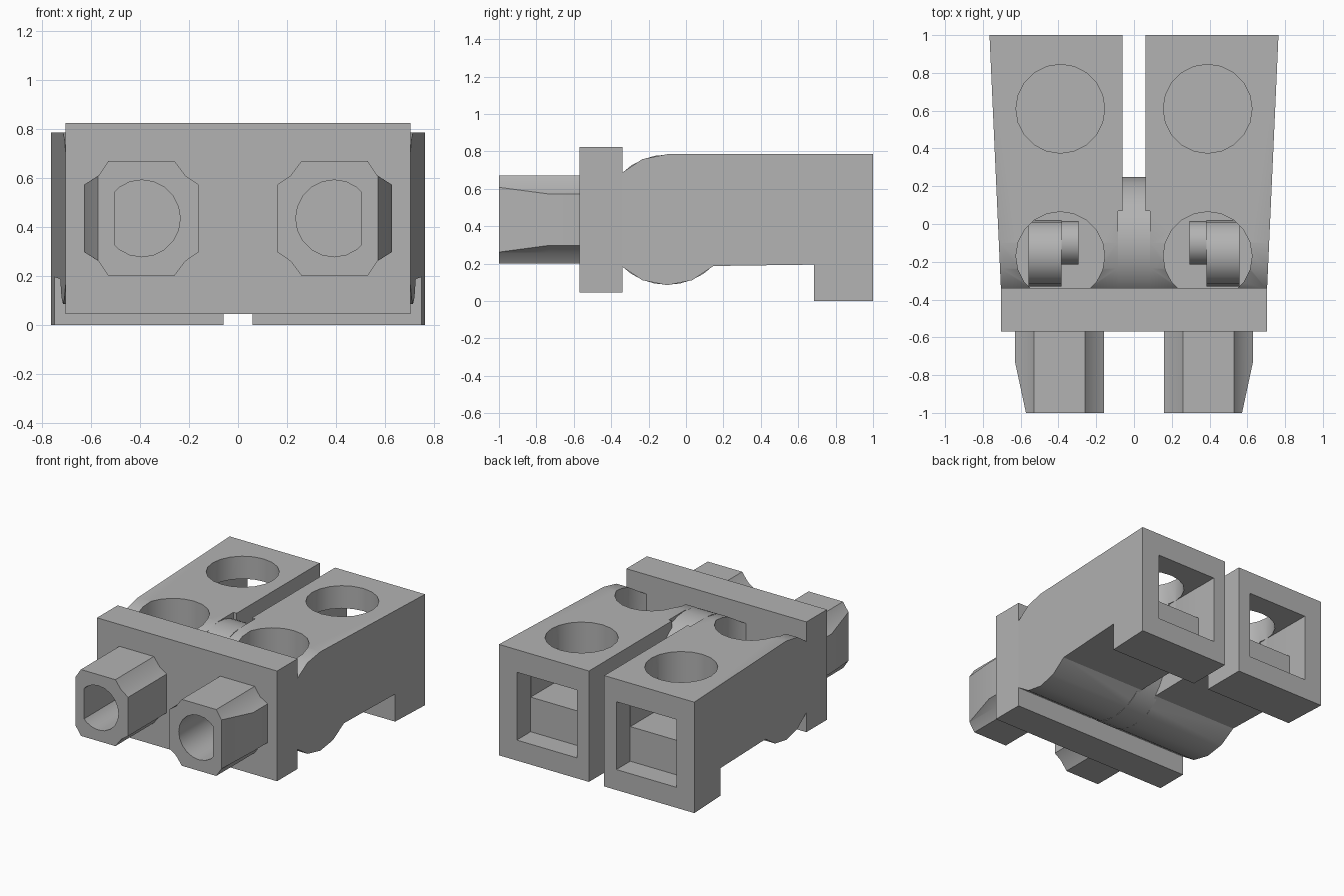
import bpy, bmesh, math
from mathutils import Matrix, Vector

if "Cube" in bpy.data.objects:
    bpy.data.objects.remove(bpy.data.objects["Cube"])

gray = bpy.data.materials.new("plain_gray")
gray.use_nodes = True
COLOR = (0.45, 0.45, 0.45, 1)
gray.diffuse_color = COLOR
gray.node_tree.nodes["Principled BSDF"].inputs["Base Color"].default_value = COLOR


def finish(name, bm):
    bmesh.ops.recalc_face_normals(bm, faces=bm.faces)
    mesh = bpy.data.meshes.new(name)
    bm.to_mesh(mesh)
    bm.free()
    mesh.materials.append(gray)
    obj = bpy.data.objects.new(name, mesh)
    bpy.context.collection.objects.link(obj)
    return obj


def loft(name, ring_a, ring_b, *more):
    """Solid skinned through equal-length rings."""
    bm = bmesh.new()
    rings = [[bm.verts.new(p) for p in r] for r in (ring_a, ring_b, *more)]
    n = len(ring_a)
    for a, b in zip(rings, rings[1:]):
        for i in range(n):
            j = (i + 1) % n
            bm.faces.new((a[i], a[j], b[j], b[i]))
    bm.faces.new(rings[0])
    bm.faces.new(rings[-1])
    return finish(name, bm)


def box(name, x, y, z):
    bm = bmesh.new()
    bmesh.ops.create_cube(bm, size=1)
    for v in bm.verts:
        v.co = Vector([(a + b) / 2 + c * (b - a) for c, (a, b) in zip(v.co, (x, y, z))])
    return finish(name, bm)


def cylinder(name, axis, center, radius, length, sides=20):
    turn = {"X": Matrix.Rotation(math.pi / 2, 4, "Y"),
            "Y": Matrix.Rotation(math.pi / 2, 4, "X"),
            "Z": Matrix.Identity(4)}[axis]
    bm = bmesh.new()
    bmesh.ops.create_cone(bm, cap_ends=True, segments=sides, radius1=radius, radius2=radius,
                          depth=length, matrix=Matrix.Translation(center) @ turn)
    return finish(name, bm)


def select(obj):
    bpy.ops.object.select_all(action="DESELECT")
    obj.select_set(True)
    bpy.context.view_layer.objects.active = obj


def cut(obj, *cutters, operation="DIFFERENCE"):
    for c in cutters:
        c.hide_render = True
        mod = obj.modifiers.new("cut", "BOOLEAN")
        mod.operation, mod.solver, mod.object = operation, "EXACT", c
        select(obj)
        bpy.ops.object.modifier_apply(modifier=mod.name)
        bpy.data.objects.remove(c)


def mirror(obj):
    obj.modifiers.new("mirror", "MIRROR")
    select(obj)
    bpy.ops.object.modifier_apply(modifier="mirror")


def smooth(obj):
    select(obj)
    bpy.ops.object.shade_smooth_by_angle(angle=math.radians(30))


PIVOT_Y, PIVOT_Z, HIP_R = -0.1, 0.435, 0.35
SIDE_X = 0.39

# Legs: rounded hip profile, tapered outwards towards the foot
profile = [(1, 0), (1, 0.785)]
for i in range(4, 15):
    a = i * math.pi / 8
    profile.append((PIVOT_Y + HIP_R * math.cos(a), PIVOT_Z + HIP_R * math.sin(a)))
profile += [(0.685, 0.195), (0.685, 0)]
legs = loft("legs",
            [(0.06, y, z) for y, z in profile],
            [(0.765 - 0.045 * (1 - y), y, z) for y, z in profile])

# Round holes in the back of the leg, square socket in the foot
cut(legs,
    cylinder("thigh_hole", "Z", (SIDE_X, -0.17, 0.65), 0.235, 0.7),
    cylinder("calf_hole", "Z", (SIDE_X, 0.61, 0.69), 0.235, 0.6),
    box("foot_socket", (0.155, 0.625), (0.845, 1.1), (0.145, 0.625)),
    box("socket_passage", (0.156, 0.624), (0.55, 1.05), (0.39, 0.625)),
    box("hip_clearance", (0, 0.085), (-0.6, 0.07), (-0.1, 1)))
mirror(legs)
smooth(legs)

# Hinge barrel between the legs
hinge = cylinder("hinge_barrel", "X", (0, PIVOT_Y, PIVOT_Z), HIP_R - 0.002, 0.168, 32)
smooth(hinge)

# Axle pieces visible inside the thigh holes
axles = cylinder("hip_axles", "X", (0.34, PIVOT_Y, PIVOT_Z), 0.115, 0.09, 16)
mirror(axles)
smooth(axles)
collars = cylinder("hip_collars", "X", (0.472, -0.155, 0.38), 0.175, 0.175, 16)
mirror(collars)
smooth(collars)

# Waist plate
box("waist_plate", (-0.705, 0.705), (-0.57, -0.34), (0.045, 0.825))

# Pegs: notched-corner square section with a tapered outer side
outer = [(0.53, 0.235), (0.57, 0.175), (0.63, 0.137)]
inner = [(0.16, 0.137), (0.215, 0.175), (0.26, 0.235)]
upper = outer[::-1] + inner[::-1]
section = [(x, PIVOT_Z + h) for x, h in upper]
section += [(x, PIVOT_Z - h) for x, h in reversed(upper)]


def tip(p):
    x, z = p
    if x < 0.6:
        return p
    return 0.572, PIVOT_Z + math.copysign(0.173, z - PIVOT_Z)


pegs = loft("pegs",
            [(x, -0.56, z) for x, z in section],
            [(x, -0.73, z) for x, z in section],
            [(x, -1, z) for x, z in map(tip, section)])

# Bore with one flat side
bore = cylinder("peg_bore", "Y", (0.393, -0.85, PIVOT_Z), 0.157, 0.52)
cut(bore, box("bore_flat", (0.505, 0.7), (-1.2, -0.5), (0, 1)))
cut(pegs, bore)
mirror(pegs)
smooth(pegs)
